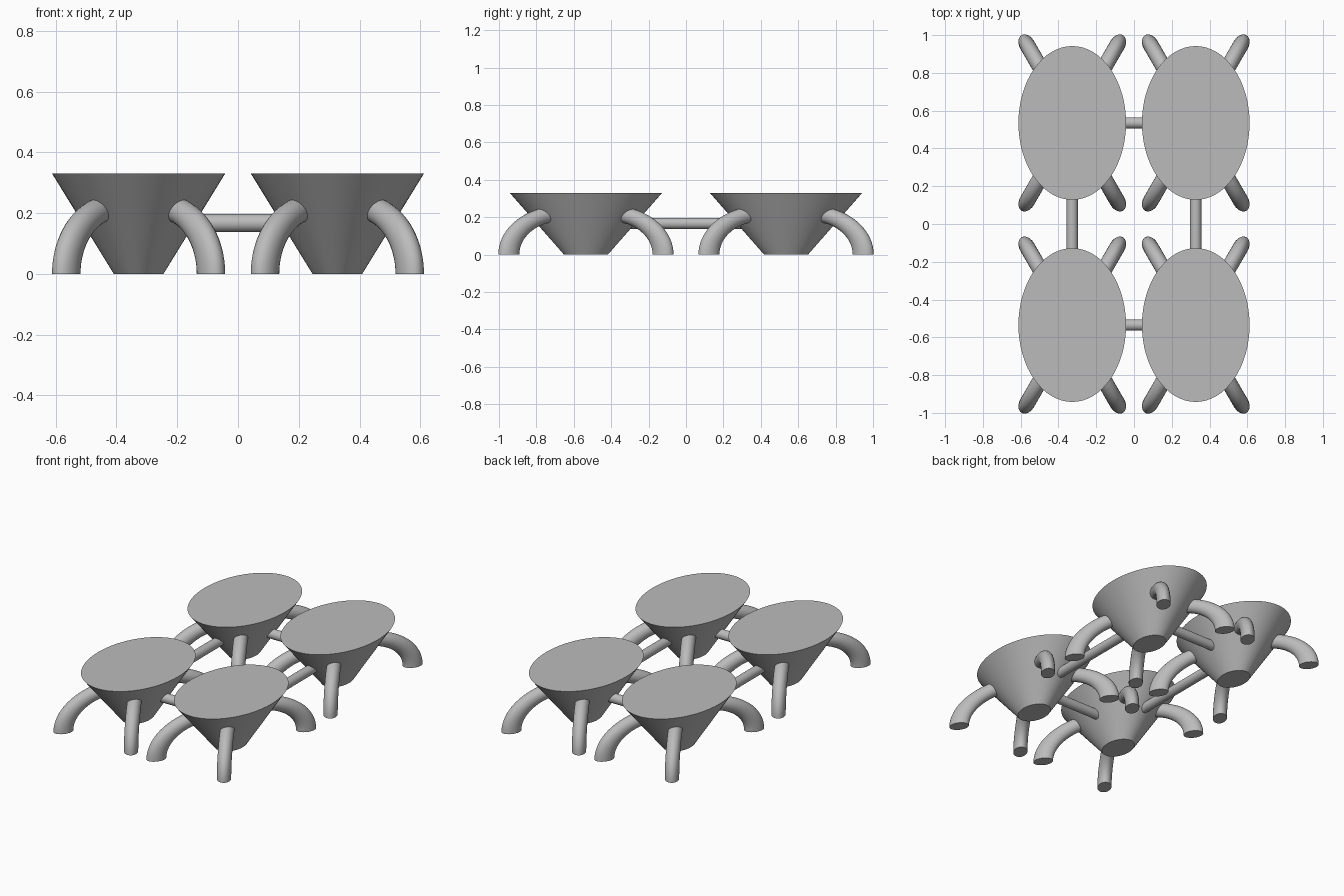
import bpy, bmesh, math
from mathutils import Matrix, Vector

if "Cube" in bpy.data.objects:
    bpy.data.objects.remove(bpy.data.objects["Cube"])

grey = bpy.data.materials.new("plain grey")
grey.use_nodes = True
grey.diffuse_color = (0.5, 0.5, 0.5, 1)
grey.node_tree.nodes["Principled BSDF"].inputs["Base Color"].default_value = (0.5, 0.5, 0.5, 1)

CX, CY = 0.327, 0.535      # spacing of the four bowls
HEIGHT = 0.33
BAR_Z, BAR_R = 0.167, 0.03


def finish(bm, name):
    bmesh.ops.recalc_face_normals(bm, faces=bm.faces)
    mesh = bpy.data.meshes.new(name)
    bm.to_mesh(mesh)
    bm.free()
    mesh.materials.append(grey)
    obj = bpy.data.objects.new(name, mesh)
    bpy.context.collection.objects.link(obj)
    bpy.ops.object.select_all(action='DESELECT')
    obj.select_set(True)
    bpy.context.view_layer.objects.active = obj
    bpy.ops.object.shade_smooth_by_angle(angle=math.radians(35))
    return obj


# Oval cone, narrow at the floor
def bowl(name, x, y):
    bm = bmesh.new()
    bmesh.ops.create_cone(bm, cap_ends=True, segments=64, radius1=0.117, radius2=0.407,
                          depth=HEIGHT, matrix=Matrix.Translation((0, 0, HEIGHT / 2)))
    bmesh.ops.scale(bm, vec=(0.7, 1, 1), verts=bm.verts)
    bmesh.ops.translate(bm, vec=(x, y, 0), verts=bm.verts)
    finish(bm, name)


# Quarter ring tube, stretched outward, from the floor into the bowl
def leg(name, x, y, sx, sy, steps=18, sides=24, ring=0.22, tube=0.0415, stretch=1.46):
    bm = bmesh.new()
    heading = math.atan2(sy * math.sin(math.radians(60)), sx * math.cos(math.radians(60)))
    loops = []
    for i in range(steps + 1):
        a = math.pi / 2 * i / steps
        loop = []
        for j in range(sides):
            t = math.tau * j / sides
            r = ring + tube * math.cos(t)
            loop.append(bm.verts.new((0.155 + stretch * r * math.cos(a),
                                      tube * math.sin(t), r * math.sin(a))))
        loops.append(loop)
    for low, high in zip(loops, loops[1:]):
        for j in range(sides):
            k = (j + 1) % sides
            bm.faces.new((low[j], low[k], high[k], high[j]))
    bm.faces.new(loops[0])
    bm.faces.new(loops[-1])
    bm.transform(Matrix.Translation((x, y, 0)) @ Matrix.Rotation(heading, 4, 'Z'))
    finish(bm, name)


# Round bar joining two bowls
def bar(name, start, end):
    start, end = Vector(start), Vector(end)
    direction = end - start
    turn = direction.to_track_quat('Z', 'Y').to_matrix().to_4x4()
    bm = bmesh.new()
    bmesh.ops.create_cone(bm, cap_ends=True, segments=32, radius1=BAR_R, radius2=BAR_R,
                          depth=direction.length,
                          matrix=Matrix.Translation((start + end) / 2) @ turn)
    finish(bm, name)


# Four bowls, each on four splayed legs
for fx, side in ((-1, "right"), (1, "left")):
    for fy, place in ((-1, "front"), (1, "back")):
        x, y = fx * CX, fy * CY
        bowl(f"{place}_{side}_bowl", x, y)
        for sx, leg_side in ((-1, "right"), (1, "left")):
            for sy, leg_place in ((-1, "front"), (1, "back")):
                leg(f"{place}_{side}_bowl_{leg_place}_{leg_side}_leg", x, y, sx, sy)

# Bars across and along
for f, place, side in ((-1, "front", "right"), (1, "back", "left")):
    bar(f"{place}_cross_bar", (-CX + 0.1, f * CY, BAR_Z), (CX - 0.1, f * CY, BAR_Z))
    bar(f"{side}_long_bar", (f * CX, -CY + 0.15, BAR_Z), (f * CX, CY - 0.15, BAR_Z))
